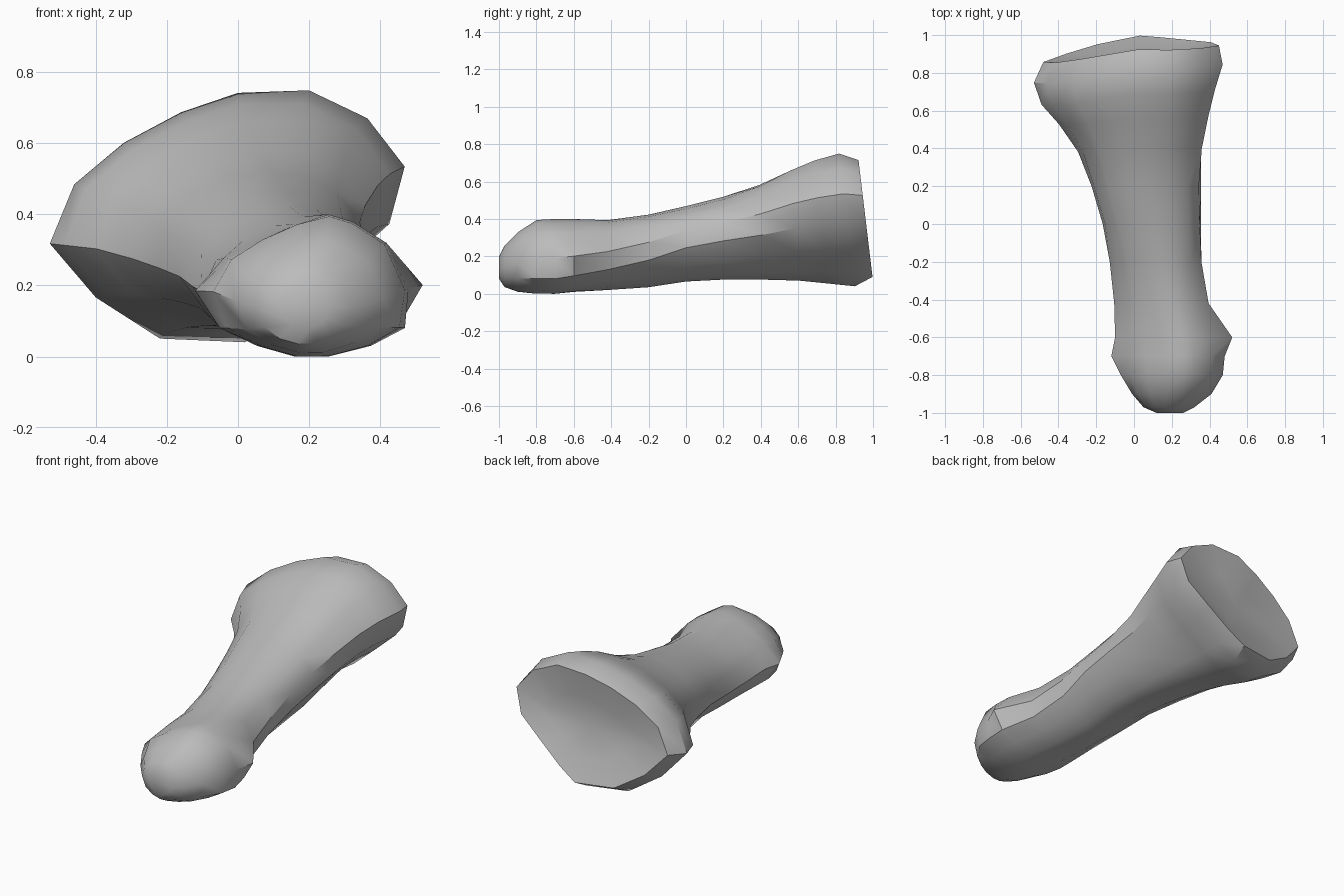
import bpy
import bmesh
import math

default_cube = bpy.data.objects.get("Cube")
if default_cube:
    bpy.data.objects.remove(default_cube, do_unlink=True)

# Matching cross-section outlines (x, z), clockwise from the right-hand side
KNUCKLE = [(-.12, .185), (-.055, .275), (.04, .325), (.14, .37), (.24, .4),
           (.31, .38), (.41, .32), (.475, .19), (.465, .08), (.365, .03),
           (.24, 0), (.14, 0), (.03, .03), (-.08, .08)]
FLARE = [(-.53, .32), (-.46, .485), (-.32, .6), (-.16, .685), (0, .74),
         (.2, .748), (.365, .67), (.47, .535), (.425, .375), (.27, .24),
         (.13, .12), (.02, .045), (-.22, .055), (-.4, .17)]

# Stations along the bone: y, x low, x high, z low, z high
STATIONS = [
    (-1, .12, .26, .08, .2), (-.97, .05, .32, .035, .26),
    (-.9, -.01, .41, .01, .33), (-.8, -.07, .47, 0, .395),
    (-.7, -.09, .48, 0, .4), (-.6, -.1, .47, .01, .4),
    (-.42, -.105, .395, .02, .395), (-.2, -.13, .36, .035, .425),
    (0, -.17, .36, .065, .47), (.2, -.23, .36, .075, .52),
    (.4, -.3, .37, .075, .585), (.58, -.4, .4, .07, .665),
    (.72, -.49, .43, .055, .715), (.86, -.53, .47, .04, .75),
    (.96, -.48, .45, .09, .715), (.92, -.28, .27, .22, .56),
]


def clamp(value):
    return max(0.0, min(1.0, value))


def normalise(outline):
    """Scale an outline to a unit square around the origin."""
    xs, zs = zip(*outline)
    width, height = max(xs) - min(xs), max(zs) - min(zs)
    return [((x - min(xs)) / width - .5, (z - min(zs)) / height - .5)
            for x, z in outline]


def make_ring(bm, station):
    """Blend the outlines, round them on the shaft and tip, tilt the flared end."""
    y, x_low, x_high, z_low, z_high = station
    blend = clamp((y + .65) / .7)
    tilt = clamp((y - .2) / .6)
    roundness = clamp(.85 * math.exp(-((y - .1) / .4) ** 2)
                      + 4 * clamp(-.75 - y))
    ring = []
    for (kx, kz), (fx, fz) in zip(normalise(KNUCKLE), normalise(FLARE)):
        u, v = kx + (fx - kx) * blend, kz + (fz - kz) * blend
        scale = 1 + (.5 / math.hypot(u, v) - 1) * roundness
        x = (x_low + x_high) / 2 + (x_high - x_low) * u * scale
        z = (z_low + z_high) / 2 + (z_high - z_low) * v * scale
        lean = tilt * (.23 * min(x, 0) - .12 * (z - .4))
        ring.append(bm.verts.new((x, y + lean, z)))
    return ring


def close_ring(bm, ring, offset):
    """Fan a ring to a centre point shifted along y."""
    centre = sum((v.co for v in ring), ring[0].co * 0) / len(ring)
    centre.y += offset
    tip = bm.verts.new(centre)
    for a, b in zip(ring, ring[1:] + ring[:1]):
        bm.faces.new((a, b, tip))


# Loft the shaft, rounded knuckle and hollow flared end
bm = bmesh.new()
rings = [make_ring(bm, station) for station in STATIONS]
for lower, upper in zip(rings, rings[1:]):
    for i in range(len(lower)):
        j = (i + 1) % len(lower)
        bm.faces.new((lower[i], lower[j], upper[j], upper[i]))
close_ring(bm, rings[0], 0)
close_ring(bm, rings[-1], -.01)

# Side bumps on the knuckle
rings[5][7].co.x = .52
rings[4][0].co.x = -.12

bmesh.ops.recalc_face_normals(bm, faces=bm.faces)
mesh = bpy.data.meshes.new("bone")
bm.to_mesh(mesh)
bm.free()
bone = bpy.data.objects.new("bone", mesh)
bpy.context.collection.objects.link(bone)

# Plain grey surface
grey = bpy.data.materials.new("bone grey")
grey.use_nodes = True
colour = (.5, .5, .5, 1)
grey.diffuse_color = colour
grey.node_tree.nodes["Principled BSDF"].inputs["Base Color"].default_value = colour
mesh.materials.append(grey)

# Smooth shading with crisp rim edges
bpy.ops.object.select_all(action="DESELECT")
bone.select_set(True)
bpy.context.view_layer.objects.active = bone
bpy.ops.object.shade_smooth_by_angle(angle=math.radians(35))
